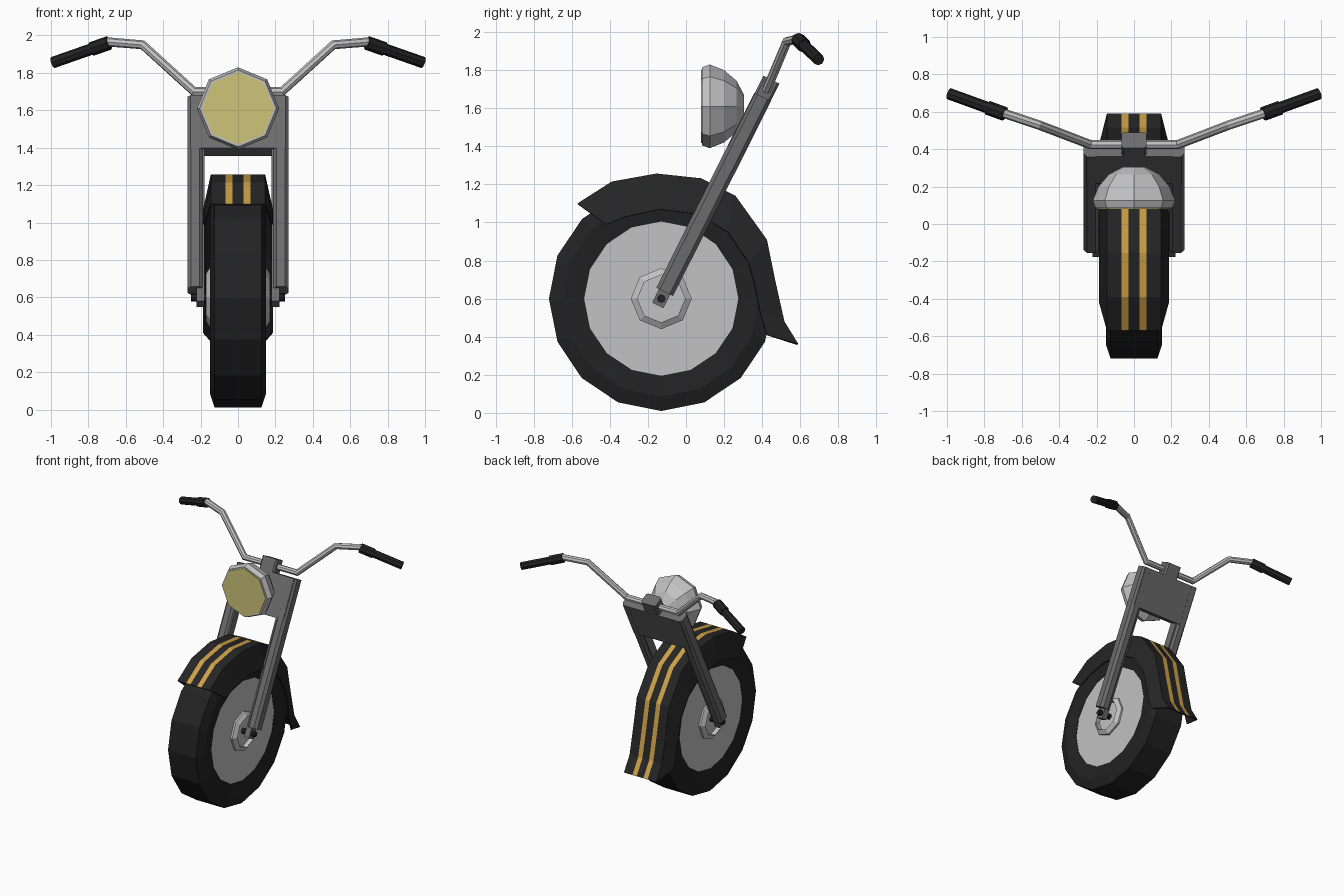
import bpy, bmesh, math
from mathutils import Vector, Matrix

if "Cube" in bpy.data.objects:
    bpy.data.objects.remove(bpy.data.objects["Cube"])


def material(name, rgb):
    m = bpy.data.materials.new(name)
    m.diffuse_color = (*rgb, 1)
    m.use_nodes = True
    m.node_tree.nodes["Principled BSDF"].inputs["Base Color"].default_value = m.diffuse_color
    return m


BLACK = material("tyre black", (0.016, 0.016, 0.016))
DARK = material("fender black", (0.019, 0.019, 0.02))
STEEL = material("fork grey", (0.15, 0.15, 0.15))
CHROME = material("light metal", (0.54, 0.54, 0.54))
GOLD = material("gold stripe", (0.62, 0.36, 0.065))
LENS = material("lens yellow", (0.62, 0.55, 0.19))


def finish(name, bm, mats):
    bmesh.ops.recalc_face_normals(bm, faces=bm.faces)
    me = bpy.data.meshes.new(name)
    bm.to_mesh(me)
    bm.free()
    for m in mats:
        me.materials.append(m)
    ob = bpy.data.objects.new(name, me)
    bpy.context.collection.objects.link(ob)
    return ob


def lathe(name, profile, n, axis, center, mat, closed=False):
    """Revolve (radius, offset) points about the x or y axis."""
    bm = bmesh.new()
    rings = []
    for r, o in profile:
        ring = []
        for i in range(n):
            a = 2 * math.pi * i / n
            u, v = r * math.cos(a), r * math.sin(a)
            p = (o, u, v) if axis == 'x' else (u, o, v)
            ring.append(bm.verts.new(Vector(p) + Vector(center)))
        rings.append(ring)
    pairs = list(zip(rings, rings[1:]))
    if closed:
        pairs.append((rings[-1], rings[0]))
    for a, b in pairs:
        for i in range(n):
            j = (i + 1) % n
            bm.faces.new((a[i], a[j], b[j], b[i]))
    if not closed:
        bm.faces.new(rings[0])
        bm.faces.new(rings[-1])
    return finish(name, bm, [mat])


def tube(name, pts, r, mat):
    cu = bpy.data.curves.new(name, 'CURVE')
    cu.dimensions = '3D'
    cu.bevel_depth = r
    cu.bevel_resolution = 2
    cu.use_fill_caps = True
    sp = cu.splines.new('POLY')
    sp.points.add(len(pts) - 1)
    for p, co in zip(sp.points, pts):
        p.co = (*co, 1)
    sp.use_smooth = False
    cu.materials.append(mat)
    ob = bpy.data.objects.new(name, cu)
    bpy.context.collection.objects.link(ob)
    bpy.ops.object.select_all(action='DESELECT')
    ob.select_set(True)
    bpy.context.view_layer.objects.active = ob
    bpy.ops.object.convert(target='MESH')


# Fork space: origin at the axle, local z runs up the raked fork
HUB = Vector((0, -0.13, 0.6))
RAKE = Matrix.Translation(HUB) @ Matrix.Rotation(-math.radians(26.7), 4, 'X')


def fork_box(name, x0, x1, half, s0, s1, bevel=0.0):
    bm = bmesh.new()
    bmesh.ops.create_cube(bm, size=1)
    bmesh.ops.scale(bm, vec=(x1 - x0, 2 * half, s1 - s0), verts=bm.verts)
    bmesh.ops.translate(bm, vec=((x0 + x1) / 2, 0, (s0 + s1) / 2), verts=bm.verts)
    if bevel:
        edges = [e for e in bm.edges
                 if abs(e.verts[0].co.z - e.verts[1].co.z) > 0.01]
        bmesh.ops.bevel(bm, geom=edges, offset=bevel, segments=1, affect='EDGES')
    bm.transform(RAKE)
    return finish(name, bm, [STEEL])


# Wheel
lathe("tyre", [(0.405, -0.135), (0.515, -0.15), (0.59, -0.125),
               (0.59, 0.125), (0.515, 0.15), (0.405, 0.135)], 16, 'x', HUB, BLACK, True)
lathe("wheel_disc", [(0.406, -0.132), (0.406, 0.132)], 16, 'x', HUB, CHROME)
lathe("hub", [(0.16, -0.135), (0.16, -0.15), (0.125, -0.172),
              (0.125, 0.172), (0.16, 0.15), (0.16, 0.135)], 8, 'x', HUB, CHROME)
lathe("axle", [(0.022, -0.25), (0.022, 0.25)], 8, 'x', HUB, BLACK)

# Fork legs, inner struts, clamp plate and riser
for side, s in (("left", -1), ("right", 1)):
    a, b = sorted((s * 0.186, s * 0.27))
    fork_box(side + "_fork_leg", a, b, 0.049, 0.04, 1.186, 0.02)
    a, b = sorted((s * 0.178, s * 0.222))
    fork_box(side + "_fork_strut", a, b, 0.033, -0.04, 1.1)
fork_box("clamp_plate", -0.255, 0.255, 0.0485, 0.87, 1.186)
fork_box("handlebar_riser", -0.067, 0.067, 0.047, 1.15, 1.287, 0.012)

# Handlebar and grips
half = [(0.235, 0.425, 1.70), (0.51, 0.53, 1.95), (0.69, 0.59, 1.965), (0.74, 0.605, 1.945)]
tube("handlebar", [(-x, y, z) for x, y, z in reversed(half)] + half, 0.025, CHROME)
g0, g1 = Vector((0.69, 0.588, 1.96)), Vector((0.99, 0.697, 1.855))
for side, s in (("left", -1), ("right", 1)):
    flip = Vector((s, 1, 1))
    tube(side + "_grip_collar", [g0 * flip, g0.lerp(g1, 0.31) * flip], 0.038, BLACK)
    tube(side + "_grip", [g0.lerp(g1, 0.2) * flip, g1 * flip], 0.031, BLACK)

# Headlight
LAMP = (0, 0, 1.61)
lathe("headlight_shell", [(0.205, 0.085), (0.22, 0.125), (0.19, 0.2),
                          (0.135, 0.265), (0.06, 0.305)], 8, 'y', LAMP, CHROME)
lathe("headlight_lens", [(0.193, 0.079), (0.193, 0.087)], 8, 'y', LAMP, LENS)

# Fender: crown flat across, flared side skirts, two painted stripes
crown = [(-0.57, 1.10), (-0.39, 1.215), (-0.155, 1.257), (0.08, 1.232),
         (0.26, 1.14), (0.425, 0.91), (0.47, 0.69), (0.517, 0.48), (0.59, 0.362)]
skirt = [(-0.42, 0.99), (-0.32, 1.03), (-0.14, 1.07), (0.06, 1.045),
         (0.22, 0.95), (0.33, 0.79), (0.365, 0.66), (0.39, 0.53), (0.425, 0.41)]
xs = [-0.145, -0.068, -0.03, 0.03, 0.068, 0.145]
bm = bmesh.new()
rows = []
for (cy, cz), (sy, sz) in zip(crown, skirt):
    pts = [(-0.187, sy, sz)] + [(x, cy, cz) for x in xs] + [(0.187, sy, sz)]
    rows.append([bm.verts.new(p) for p in pts])
for a, b in zip(rows, rows[1:]):
    for i in range(7):
        f = bm.faces.new((a[i], a[i + 1], b[i + 1], b[i]))
        f.material_index = 1 if i in (2, 4) else 0
fender = finish("fender", bm, [DARK, GOLD, BLACK])
mod = fender.modifiers.new("thickness", 'SOLIDIFY')
mod.thickness = 0.01
mod.offset = -1 if fender.data.polygons[8].normal.z > 0 else 1
mod.material_offset = 2
mod.material_offset_rim = 2
